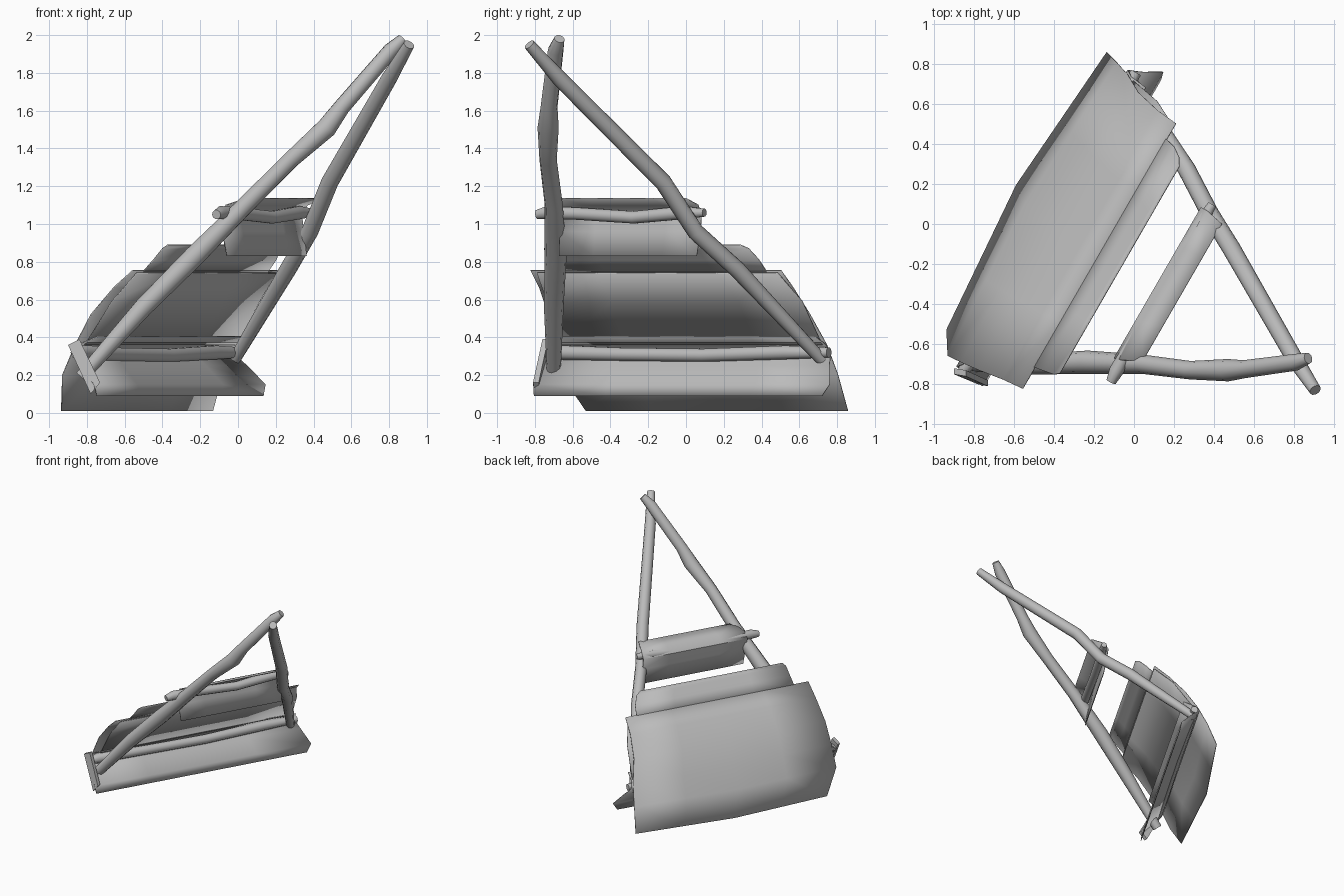
import bpy, bmesh, math
from mathutils import Vector

cube = bpy.data.objects.get("Cube")
if cube:
    bpy.data.objects.remove(cube, do_unlink=True)

grey = bpy.data.materials.new("weathered_grey")
grey.use_nodes = True
COLOR = (0.5, 0.5, 0.5, 1)
grey.diffuse_color = COLOR
grey.node_tree.nodes["Principled BSDF"].inputs["Base Color"].default_value = COLOR

# The crossbars run 60 degrees from x: u goes across them, v along them
ANGLE = math.radians(60)
ACROSS = Vector((math.sin(ANGLE), -math.cos(ANGLE), 0))
ALONG = Vector((math.cos(ANGLE), math.sin(ANGLE), 0))


def place(u, v, z):
    return ACROSS * u + ALONG * v + Vector((0, 0, z))


def finish(name, bm, angle=35):
    bmesh.ops.recalc_face_normals(bm, faces=bm.faces)
    mesh = bpy.data.meshes.new(name)
    bm.to_mesh(mesh)
    bm.free()
    mesh.materials.append(grey)
    obj = bpy.data.objects.new(name, mesh)
    bpy.context.collection.objects.link(obj)
    bpy.ops.object.select_all(action="DESELECT")
    obj.select_set(True)
    bpy.context.view_layer.objects.active = obj
    bpy.ops.object.shade_smooth_by_angle(angle=math.radians(angle))
    return obj


def sheet(name, rows, bulge=0, steps=4):
    """Hide panel from rows of (u, z, v start, v end), bent outward at the first rows."""
    bm = bmesh.new()
    grid = []
    for i, (u, z, v0, v1) in enumerate(rows):
        line = []
        for k in range(steps + 1):
            t = k / steps
            out = bulge * (1 - abs(2 * t - 1)) * max(0, 1 - i / 4)
            line.append(bm.verts.new(place(u - out, v0 + (v1 - v0) * t, z)))
        grid.append(line)
    for a, b in zip(grid, grid[1:]):
        for k in range(steps):
            bm.faces.new((a[k], a[k + 1], b[k + 1], b[k]))
    obj = finish(name, bm, 40)
    mod = obj.modifiers.new("thickness", "SOLIDIFY")
    mod.thickness = 0.006
    mod.offset = 0


def pole(name, points, sides=10):
    """Crooked branch through (position, radius) points."""
    bm = bmesh.new()
    rings = []
    spots = [Vector(p) for p, r in points]
    for i, (p, r) in enumerate(points):
        d = (spots[min(i + 1, len(spots) - 1)] - spots[max(i - 1, 0)]).normalized()
        side = d.cross(Vector((0, 0, 1))).normalized()
        up = side.cross(d)
        rings.append([bm.verts.new(spots[i] + r * (side * math.cos(a) + up * math.sin(a)))
                      for a in (math.tau * k / sides for k in range(sides))])
    for a, b in zip(rings, rings[1:]):
        for k in range(sides):
            j = (k + 1) % sides
            bm.faces.new((a[k], a[j], b[j], b[k]))
    bm.faces.new(rings[0])
    bm.faces.new(rings[-1])
    finish(name, bm, 45)


# Two long poles meeting at the top
pole("straight_pole", [
    ((0.87, -0.67, 1.98), 0.028), ((0.81, -0.69, 1.92), 0.042),
    ((0.55, -0.725, 1.62), 0.045), ((0.47, -0.73, 1.51), 0.056),
    ((0.28, -0.73, 1.34), 0.046), ((0.04, -0.70, 1.10), 0.048),
    ((-0.23, -0.69, 0.83), 0.058), ((-0.50, -0.70, 0.56), 0.052),
    ((-0.83, -0.70, 0.19), 0.036)])
pole("slanted_pole", [
    ((0.905, -0.83, 1.95), 0.03), ((0.80, -0.67, 1.77), 0.042),
    ((0.485, -0.12, 1.22), 0.046), ((0.38, 0.05, 0.96), 0.045),
    ((0.265, 0.27, 0.76), 0.045), ((-0.02, 0.72, 0.28), 0.032)])

# Crossbars tied between the poles
pole("lower_crossbar", [
    (place(-0.37, -1.08, 0.31), 0.025), (place(-0.37, -1.0, 0.32), 0.04),
    (place(-0.37, -0.6, 0.31), 0.036), (place(-0.365, -0.1, 0.305), 0.036),
    (place(-0.37, 0.4, 0.32), 0.038), (place(-0.37, 0.66, 0.32), 0.028)])
pole("upper_crossbar", [
    (place(0.295, -0.74, 1.05), 0.025), (place(0.29, -0.68, 1.06), 0.036),
    (place(0.29, -0.5, 1.055), 0.034), (place(0.29, -0.15, 1.035), 0.034),
    (place(0.285, 0.15, 1.06), 0.036), (place(0.29, 0.28, 1.06), 0.022)])

# Small hide folded over the upper crossbar and hanging behind it
sheet("upper_hide", [
    (0.38, 1.135, -0.57, 0.22), (0.285, 1.1, -0.62, 0.24),
    (0.25, 1.05, -0.63, 0.24), (0.262, 0.96, -0.62, 0.24), (0.285, 0.83, -0.61, 0.23)])

# Flared skirt folded over the lower crossbar
sheet("lower_skirt", [
    (-0.29, 0.405, -0.98, 0.62), (-0.38, 0.365, -1.02, 0.63), (-0.41, 0.32, -1.06, 0.65),
    (-0.34, 0.25, -1.07, 0.68), (-0.255, 0.15, -1.08, 0.73), (-0.245, 0.09, -1.07, 0.69)])

# Large sloping hide, lined underneath, with a raised edge along its top
sheet("large_back_hide", [
    (-0.545, 0.01, -0.925, 0.675), (-0.475, 0.20, -1.035, 0.655),
    (-0.40, 0.36, -1.03, 0.63), (-0.31, 0.52, -1.02, 0.58), (-0.18, 0.665, -1.0, 0.55),
    (-0.07, 0.755, -0.99, 0.54)], bulge=0.06)
sheet("hide_lining", [
    (-0.37, 0.36, -0.98, 0.62), (-0.21, 0.59, -0.97, 0.59), (-0.07, 0.74, -0.95, 0.52)])
sheet("top_hide_edge", [
    (-0.08, 0.745, -0.87, 0.45), (-0.02, 0.81, -0.86, 0.435),
    (0.03, 0.87, -0.85, 0.40), (0.052, 0.89, -0.83, 0.36)])

# Loose scrap of hide at the foot of the straight pole
bm = bmesh.new()
corners = [(-0.90, -0.74, 0.36), (-0.84, -0.75, 0.39), (-0.73, -0.80, 0.16), (-0.78, -0.79, 0.10)]
near, far = [[bm.verts.new((x, y + shift, z)) for x, y, z in corners] for shift in (-0.01, 0.02)]
bm.faces.new(near)
bm.faces.new(far)
for k in range(4):
    bm.faces.new((near[k - 1], near[k], far[k], far[k - 1]))
finish("foot_scrap", bm)
